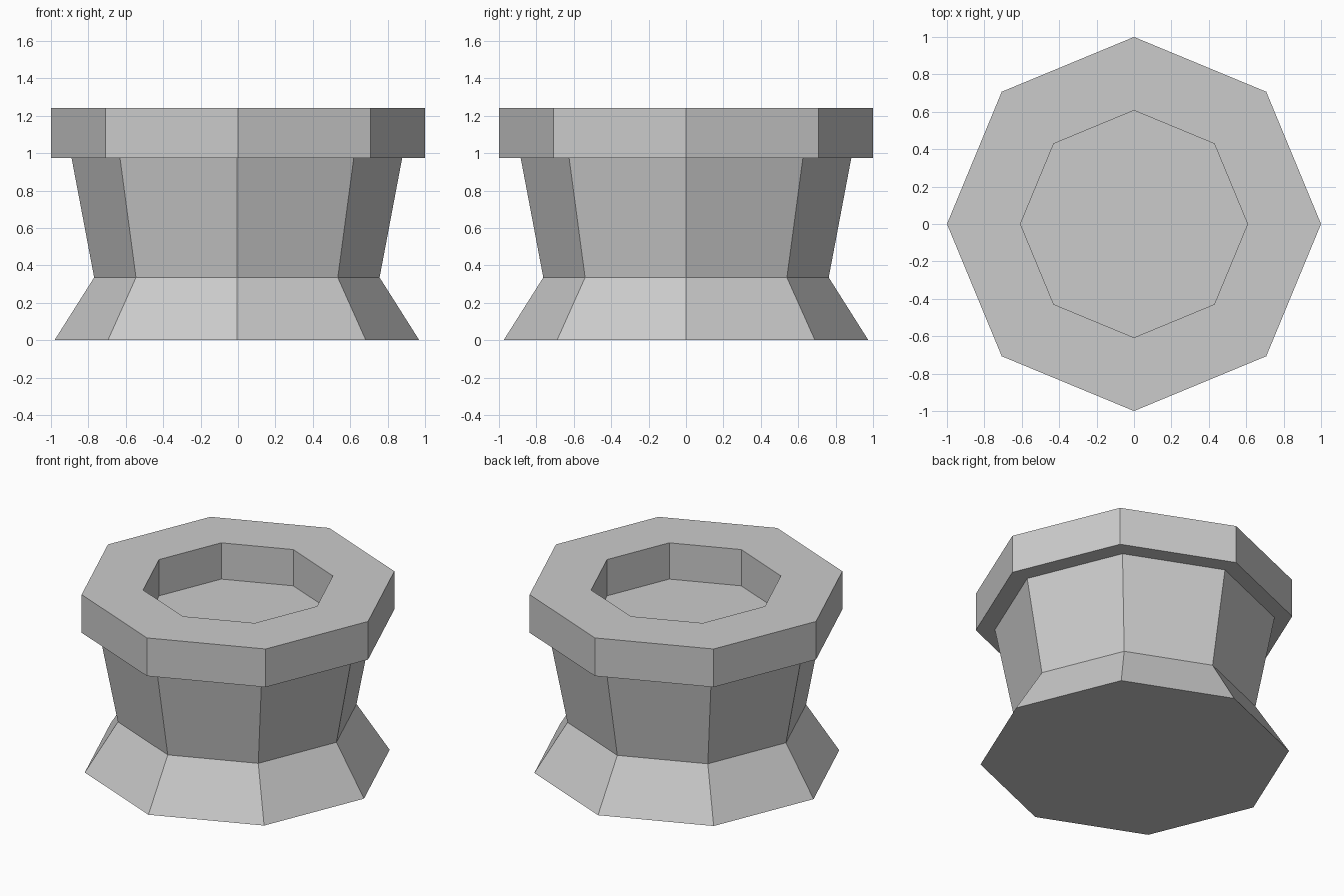
import bpy, bmesh
from math import cos, sin, pi

if "Cube" in bpy.data.objects:
    bpy.data.objects.remove(bpy.data.objects["Cube"])

SIDES = 8


def lathe(name, profile):
    """Turn a (radius, height, x shift) profile into a closed eight-sided solid."""
    bm = bmesh.new()
    rings = []
    for r, z, dx in profile:
        rings.append([bm.verts.new((dx + r * cos(2 * pi * i / SIDES),
                                    r * sin(2 * pi * i / SIDES), z))
                      for i in range(SIDES)])
    for low, high in zip(rings, rings[1:]):
        for i in range(SIDES):
            j = (i + 1) % SIDES
            bm.faces.new((low[i], low[j], high[j], high[i]))
    bm.faces.new(rings[0][::-1])
    bm.faces.new(rings[-1])
    bmesh.ops.recalc_face_normals(bm, faces=bm.faces[:])
    mesh = bpy.data.meshes.new(name)
    bm.to_mesh(mesh)
    bm.free()
    obj = bpy.data.objects.new(name, mesh)
    bpy.context.collection.objects.link(obj)
    return obj


# Pedestal: flared foot, waist, neck, overhanging rim and recessed top
lathe("octagonal_pedestal", [
    (0.975, 0.0, -0.006),    # foot
    (0.763, 0.335, -0.006),  # waist
    (0.884, 0.975, -0.006),  # top of neck
    (1.0, 0.975, 0.0),       # underside of rim
    (1.0, 1.24, 0.0),        # outer top edge
    (0.607, 1.24, 0.0),      # edge of recess
    (0.607, 0.988, 0.0),     # recess floor
])
